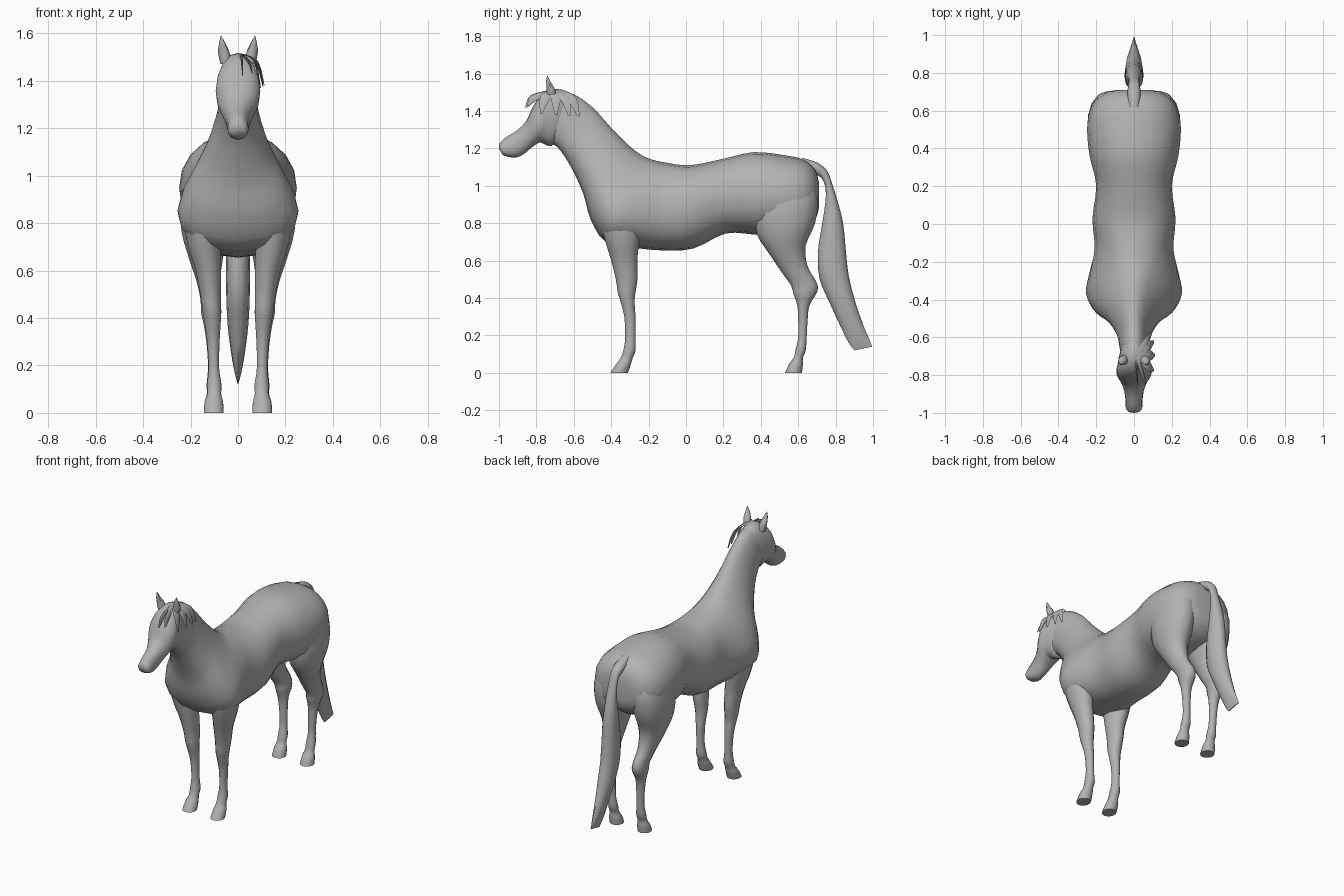
import bpy, bmesh, math
from mathutils import Vector

coat = bpy.data.materials.new("grey_coat")
coat.diffuse_color = (0.45, 0.45, 0.45, 1)


def spline(rows, steps):
    """Catmull-Rom interpolation between cross-sections."""
    out = []
    n = len(rows)
    for i in range(n - 1):
        a, b, c, d = rows[max(i - 1, 0)], rows[i], rows[i + 1], rows[min(i + 2, n - 1)]
        for k in range(steps):
            t = k / steps
            out.append([0.5 * (2 * q + (r - p) * t + (2 * p - 5 * q + 4 * r - s) * t * t
                               + (3 * q - p - 3 * r + s) * t ** 3)
                        for p, q, r, s in zip(a, b, c, d)])
    out.append(list(rows[-1]))
    return out


def loft(name, rows, sides=16, steps=3, side=1, power=1.0):
    """Row: y1, z1, y2, z2 (ends of the section), half width, x centre, taper to end 1."""
    rows = [tuple(r) + (0,) * (7 - len(r)) for r in rows]
    bm = bmesh.new()
    rings = []
    for y1, z1, y2, z2, hw, xc, taper in spline(rows, steps):
        mid = Vector((xc * side, (y1 + y2) / 2, (z1 + z2) / 2))
        axis = Vector((0, (y1 - y2) / 2, (z1 - z2) / 2))
        ring = []
        for k in range(sides):
            a = 2 * math.pi * k / sides
            c, s = math.cos(a), math.sin(a)
            c = math.copysign(abs(c) ** power, c)
            s = math.copysign(abs(s) ** power, s)
            x = hw * s * (1 - taper * c)
            ring.append(bm.verts.new(mid + axis * c + Vector((x, 0, 0))))
        rings.append(ring)
    for r0, r1 in zip(rings, rings[1:]):
        for k in range(sides):
            j = (k + 1) % sides
            bm.faces.new((r0[k], r0[j], r1[j], r1[k]))
    bm.faces.new(rings[0])
    bm.faces.new(rings[-1])
    bmesh.ops.recalc_face_normals(bm, faces=bm.faces)
    me = bpy.data.meshes.new(name)
    bm.to_mesh(me)
    bm.free()
    ob = bpy.data.objects.new(name, me)
    bpy.context.collection.objects.link(ob)
    me.materials.append(coat)
    bpy.ops.object.select_all(action='DESELECT')
    ob.select_set(True)
    bpy.context.view_layer.objects.active = ob
    bpy.ops.object.shade_smooth_by_angle(angle=math.radians(50))
    return ob


# Rump, barrel, chest and neck in one sweep
loft("body_and_neck", [
    (0.71, 1.02, 0.71, 0.88, 0.09, 0, 0),
    (0.69, 1.09, 0.69, 0.82, 0.16, 0, 0),
    (0.63, 1.14, 0.62, 0.76, 0.225, 0, 0),
    (0.52, 1.165, 0.50, 0.73, 0.248, 0, 0),
    (0.36, 1.18, 0.36, 0.74, 0.235, 0, 0.05),
    (0.20, 1.145, 0.21, 0.745, 0.20, 0, 0),
    (0.02, 1.11, 0.04, 0.665, 0.22, 0, 0),
    (-0.11, 1.125, -0.13, 0.655, 0.208, 0, 0.1),
    (-0.18, 1.14, -0.28, 0.67, 0.225, 0, 0.25),
    (-0.24, 1.165, -0.43, 0.70, 0.235, 0, 0.4),
    (-0.31, 1.22, -0.51, 0.82, 0.19, 0, 0.45),
    (-0.40, 1.31, -0.55, 0.96, 0.13, 0, 0.4),
    (-0.50, 1.42, -0.62, 1.11, 0.088, 0, 0.3),
    (-0.60, 1.49, -0.69, 1.21, 0.075, 0, 0.15),
    (-0.67, 1.50, -0.74, 1.23, 0.07, 0, 0),
], sides=20, power=0.92)

# Head from poll to muzzle
loft("head", [
    (-0.60, 1.47, -0.68, 1.25, 0.05),
    (-0.65, 1.51, -0.72, 1.212, 0.075),
    (-0.72, 1.515, -0.755, 1.222, 0.086),
    (-0.78, 1.48, -0.78, 1.232, 0.094),
    (-0.825, 1.41, -0.80, 1.222, 0.085),
    (-0.855, 1.345, -0.825, 1.205, 0.068),
    (-0.905, 1.295, -0.86, 1.175, 0.052),
    (-0.965, 1.258, -0.905, 1.152, 0.045),
    (-0.997, 1.225, -0.95, 1.155, 0.043),
    (-0.998, 1.195, -0.98, 1.165, 0.028),
], power=0.92)

# Tail
loft("tail", [
    (0.62, 1.15, 0.62, 1.09, 0.03),
    (0.70, 1.125, 0.685, 1.065, 0.035),
    (0.755, 1.08, 0.725, 1.04, 0.03),
    (0.785, 1.0, 0.745, 0.99, 0.03),
    (0.81, 0.92, 0.745, 0.91, 0.035),
    (0.84, 0.80, 0.725, 0.78, 0.045),
    (0.855, 0.65, 0.705, 0.64, 0.05),
    (0.87, 0.52, 0.715, 0.50, 0.05),
    (0.905, 0.38, 0.77, 0.37, 0.044),
    (0.95, 0.25, 0.83, 0.24, 0.028),
    (0.98, 0.18, 0.87, 0.16, 0.014),
    (0.995, 0.14, 0.90, 0.12, 0.003),
], sides=12)

front_leg = [
    (-0.46, 0.95, -0.23, 0.95, 0.07, 0.15),
    (-0.46, 0.82, -0.23, 0.82, 0.08, 0.15),
    (-0.43, 0.70, -0.25, 0.70, 0.07, 0.142),
    (-0.40, 0.60, -0.26, 0.60, 0.055, 0.125),
    (-0.375, 0.50, -0.26, 0.50, 0.045, 0.115),
    (-0.365, 0.43, -0.27, 0.43, 0.04, 0.11),
    (-0.35, 0.38, -0.275, 0.38, 0.035, 0.107),
    (-0.33, 0.30, -0.27, 0.30, 0.027, 0.104),
    (-0.325, 0.19, -0.27, 0.19, 0.023, 0.102),
    (-0.335, 0.12, -0.27, 0.12, 0.031, 0.10),
    (-0.35, 0.08, -0.285, 0.08, 0.03, 0.10),
    (-0.375, 0.045, -0.295, 0.045, 0.04, 0.102),
    (-0.405, 0.0, -0.31, 0.0, 0.043, 0.102),
]
hind_leg = [
    (0.38, 1.02, 0.67, 1.04, 0.09, 0.12),
    (0.36, 0.88, 0.705, 0.93, 0.11, 0.135),
    (0.38, 0.74, 0.69, 0.80, 0.10, 0.14),
    (0.45, 0.63, 0.64, 0.68, 0.073, 0.135),
    (0.51, 0.54, 0.65, 0.57, 0.05, 0.125),
    (0.56, 0.47, 0.70, 0.48, 0.042, 0.117),
    (0.575, 0.42, 0.70, 0.43, 0.044, 0.113),
    (0.595, 0.36, 0.66, 0.36, 0.033, 0.11),
    (0.60, 0.28, 0.65, 0.28, 0.026, 0.106),
    (0.60, 0.19, 0.645, 0.19, 0.024, 0.103),
    (0.585, 0.12, 0.64, 0.12, 0.031, 0.102),
    (0.575, 0.08, 0.625, 0.08, 0.03, 0.102),
    (0.55, 0.045, 0.625, 0.045, 0.04, 0.102),
    (0.53, 0.0, 0.62, 0.0, 0.043, 0.102),
]
ear = [
    (-0.745, 1.47, -0.69, 1.47, 0.024, 0.05),
    (-0.745, 1.525, -0.70, 1.515, 0.024, 0.06),
    (-0.748, 1.56, -0.72, 1.55, 0.014, 0.066),
    (-0.742, 1.59, -0.738, 1.585, 0.002, 0.071),
]
for label, s in (("left", 1), ("right", -1)):
    loft(label + "_front_leg", front_leg, sides=14, side=s)
    loft(label + "_hind_leg", hind_leg, sides=14, side=s)
    loft(label + "_ear", ear, sides=8, side=s)

# Forelock strands: thin curved blades from the poll, (end y, end z, end x)
for i, (y, z, x) in enumerate([(-0.86, 1.42, 0.02), (-0.85, 1.43, 0.06), (-0.78, 1.385, 0.105),
                               (-0.70, 1.38, 0.11), (-0.63, 1.375, 0.105), (-0.58, 1.37, 0.095)]):
    ym = -0.69 + (y + 0.69) * 0.65
    loft("forelock_strand_%d" % (i + 1), [
        (-0.715, 1.515, -0.665, 1.515, 0.005, 0.01),
        (ym - 0.03, 1.485, ym + 0.03, 1.475, 0.005, 0.01 + (x - 0.01) * 0.7),
        (y, z, y + 0.012, z, 0.002, x),
    ], sides=6)
